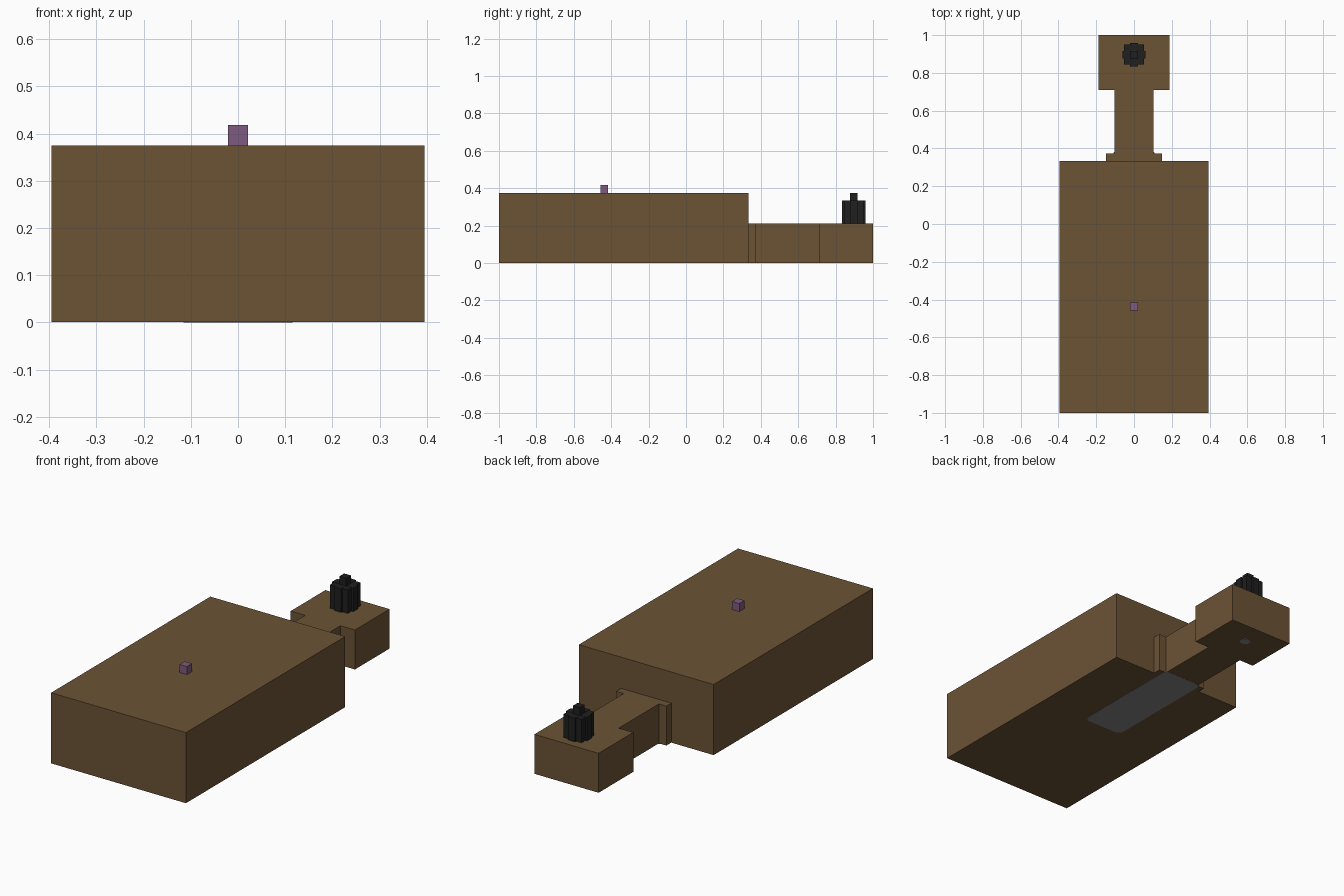
import bpy, bmesh, math

if "Cube" in bpy.data.objects:
    bpy.data.objects.remove(bpy.data.objects["Cube"], do_unlink=True)


def make_material(name, rgb):
    mat = bpy.data.materials.new(name)
    mat.use_nodes = True
    mat.diffuse_color = (*rgb, 1)
    mat.node_tree.nodes["Principled BSDF"].inputs["Base Color"].default_value = (*rgb, 1)
    return mat


wood = make_material("brown", (0.148, 0.087, 0.036))
black = make_material("near_black", (0.014, 0.014, 0.014))
purple = make_material("purple", (0.21, 0.105, 0.21))
grey = make_material("grey", (0.23, 0.23, 0.23))


def prism(name, outline, z0, z1, mat):
    """Extrude a flat outline from z0 up to z1."""
    bm = bmesh.new()
    face = bm.faces.new([bm.verts.new((x, y, z0)) for x, y in outline])
    top = bmesh.ops.extrude_face_region(bm, geom=[face])["geom"]
    verts = [v for v in top if isinstance(v, bmesh.types.BMVert)]
    bmesh.ops.translate(bm, verts=verts, vec=(0, 0, z1 - z0))
    bmesh.ops.recalc_face_normals(bm, faces=bm.faces)
    mesh = bpy.data.meshes.new(name)
    bm.to_mesh(mesh)
    bm.free()
    mesh.materials.append(mat)
    obj = bpy.data.objects.new(name, mesh)
    bpy.context.collection.objects.link(obj)
    return obj


def mirrored(half):
    """Complete a right-hand outline with its mirror image."""
    return half + [(-x, y) for x, y in reversed(half)]


def box(name, cx, cy, size, z0, z1, mat):
    h = size / 2
    outline = [(cx - h, cy - h), (cx + h, cy - h), (cx + h, cy + h), (cx - h, cy + h)]
    return prism(name, outline, z0, z1, mat)


# Main body
base = 0.001
body_back = 0.333
prism("body", mirrored([(0.395, -1), (0.395, body_back)]), base, 0.375, wood)

# Stepped collar, neck and head
prism("neck_and_head", mirrored([
    (0.147, body_back), (0.147, 0.374), (0.103, 0.374),
    (0.103, 0.71), (0.188, 0.71), (0.188, 1)]), base, 0.21, wood)

# Small cube on the body top
box("top_button", 0, -0.437, 0.042, 0.375, 0.418, purple)

# Cluster of square columns on the head
cy, width = 0.897, 0.04
box("centre_column", 0, cy, width, 0.21, 0.375, black)
for i in range(4):
    a = i * math.pi / 2
    box("side_column", 0.042 * math.cos(a), cy + 0.042 * math.sin(a),
        width, 0.21, 0.335, black)
    a += math.pi / 4
    box("corner_column", 0.046 * math.cos(a), cy + 0.046 * math.sin(a),
        width, 0.21, 0.334, black)

# Rounded pad under the body and neck
radius, half_w, front, back = 0.03, 0.115, -0.25, 0.388
half = []
for centre_y, start in ((front + radius, -math.pi / 2), (back - radius, 0)):
    for k in range(5):
        a = start + k * math.pi / 8
        half.append((half_w - radius + radius * math.cos(a),
                     centre_y + radius * math.sin(a)))
prism("underside_pad", mirrored(half), 0, 0.005, grey)

# Round spot under the head
circle = [(0.027 * math.cos(k * math.pi / 8), 0.875 + 0.027 * math.sin(k * math.pi / 8))
          for k in range(16)]
prism("underside_spot", circle, 0, 0.005, grey)
